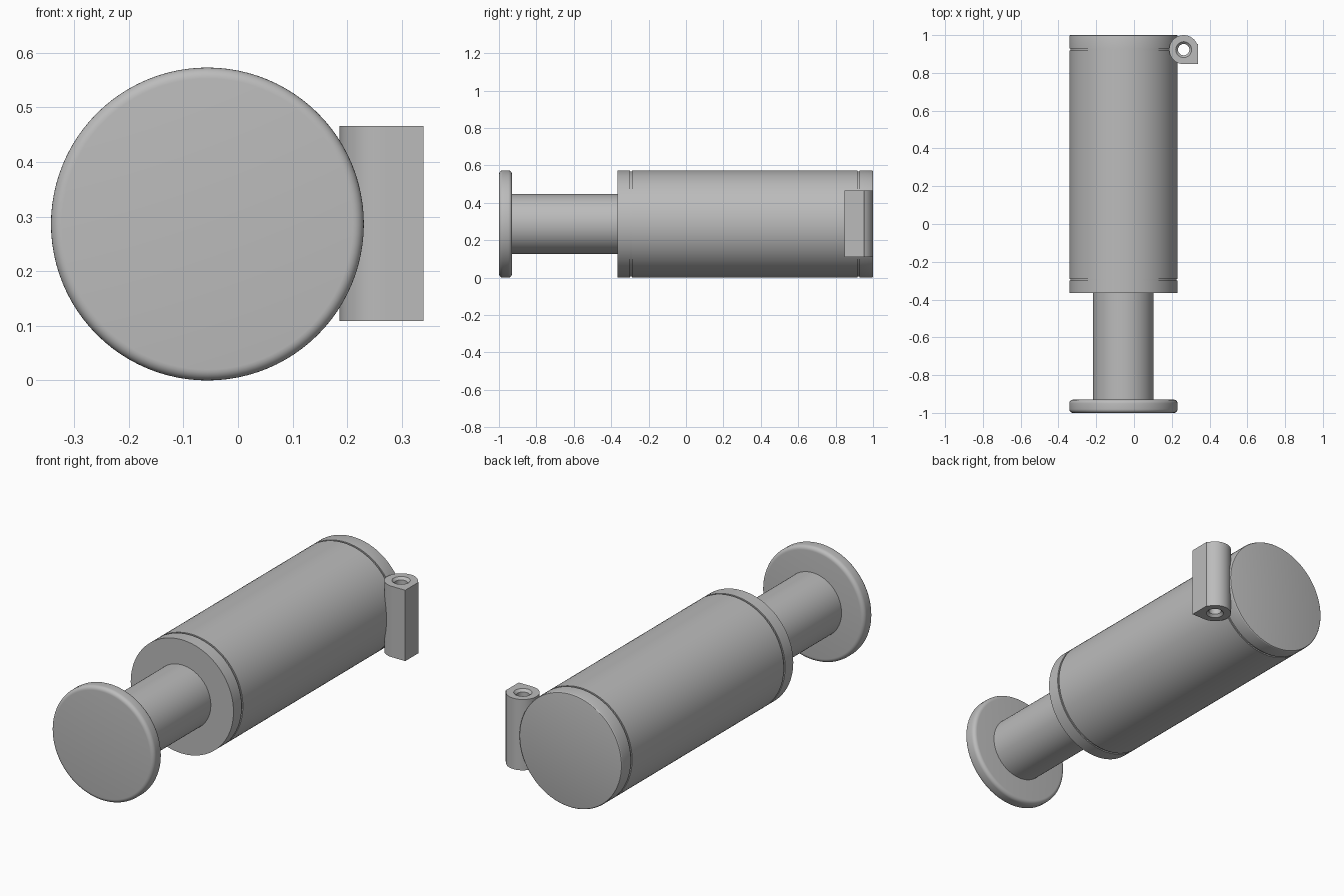
import bpy
import bmesh
from math import cos, sin, pi, radians

if "Cube" in bpy.data.objects:
    bpy.data.objects.remove(bpy.data.objects["Cube"], do_unlink=True)

AXIS_X, AXIS_Z = -0.056, 0.2865   # long axis, parallel to y
RADIUS = 0.2865

grey = bpy.data.materials.new("plain grey")
grey.use_nodes = True
colour = (0.5, 0.5, 0.5, 1)
grey.diffuse_color = colour
grey.node_tree.nodes["Principled BSDF"].inputs["Base Color"].default_value = colour


def finish(name, bm, location):
    bmesh.ops.remove_doubles(bm, verts=bm.verts, dist=1e-5)
    bmesh.ops.recalc_face_normals(bm, faces=bm.faces)
    mesh = bpy.data.meshes.new(name)
    bm.to_mesh(mesh)
    bm.free()
    mesh.materials.append(grey)
    obj = bpy.data.objects.new(name, mesh)
    obj.location = location
    bpy.context.collection.objects.link(obj)
    bpy.ops.object.select_all(action='DESELECT')
    obj.select_set(True)
    bpy.context.view_layer.objects.active = obj
    bpy.ops.object.shade_smooth_by_angle(angle=radians(30))
    return obj


def lathe(name, profile, steps=96):
    """Turn (radius, y) points around the long axis."""
    bm = bmesh.new()
    verts = [bm.verts.new((r, y, 0)) for r, y in profile]
    edges = [bm.edges.new(pair) for pair in zip(verts, verts[1:])]
    bmesh.ops.spin(bm, geom=verts + edges, cent=(0, 0, 0), axis=(0, 1, 0),
                   angle=2 * pi, steps=steps, use_merge=True)
    return finish(name, bm, (AXIS_X, 0, AXIS_Z))


def rounded(r, y, direction, fillet, steps=6):
    """Quarter-round profile; direction -1 rounds the front rim, 1 the back."""
    arc = [(r - fillet + fillet * sin(i * pi / 2 / steps),
            y - direction * fillet * (1 - cos(i * pi / 2 / steps)))
           for i in range(steps + 1)]
    return arc if direction < 0 else arc[::-1]


def groove(y, half=0.005, depth=0.006):
    return [(RADIUS, y - half), (RADIUS - depth, y - half),
            (RADIUS - depth, y + half), (RADIUS, y + half)]


# Main barrel with a thin groove behind each end cap
lathe("barrel", [(0, -0.365), (RADIUS, -0.365)] + groove(-0.295) + groove(0.923)
      + rounded(RADIUS, 1.0, 1, 0.006, 3) + [(0, 1.0)])

# Plunger rod and rounded end disc
lathe("plunger_rod", [(0, -0.94), (0.16, -0.94), (0.16, -0.355), (0, -0.355)])
lathe("plunger_disc", [(0, -1.0)] + rounded(RADIUS, -1.0, -1, 0.02)
      + rounded(RADIUS, -0.93, 1, 0.02) + [(0, -0.93)])


# Side lug: round boss with one square corner and a countersunk through hole
LUG_R, BORE, SINK = 0.0768, 0.03, 0.042
BOTTOM, TOP = 0.109, 0.466


def lug_outline(deg):
    a = radians(deg)
    if -90 <= deg <= 20:
        return LUG_R / max(cos(a), -sin(a))
    return LUG_R


bm = bmesh.new()
angles = range(-90, 270, 5)
levels = [(lug_outline, BOTTOM), (lug_outline, TOP),
          (lambda d: SINK, TOP), (lambda d: BORE, TOP - 0.012),
          (lambda d: BORE, BOTTOM + 0.012), (lambda d: SINK, BOTTOM)]
rings = [[bm.verts.new((f(d) * cos(radians(d)), f(d) * sin(radians(d)), z))
          for d in angles] for f, z in levels]
for ring, following in zip(rings, rings[1:] + rings[:1]):
    for i in range(len(ring)):
        j = (i + 1) % len(ring)
        bm.faces.new((ring[i], ring[j], following[j], following[i]))
finish("side_lug", bm, (0.263, 0.923, 0))
